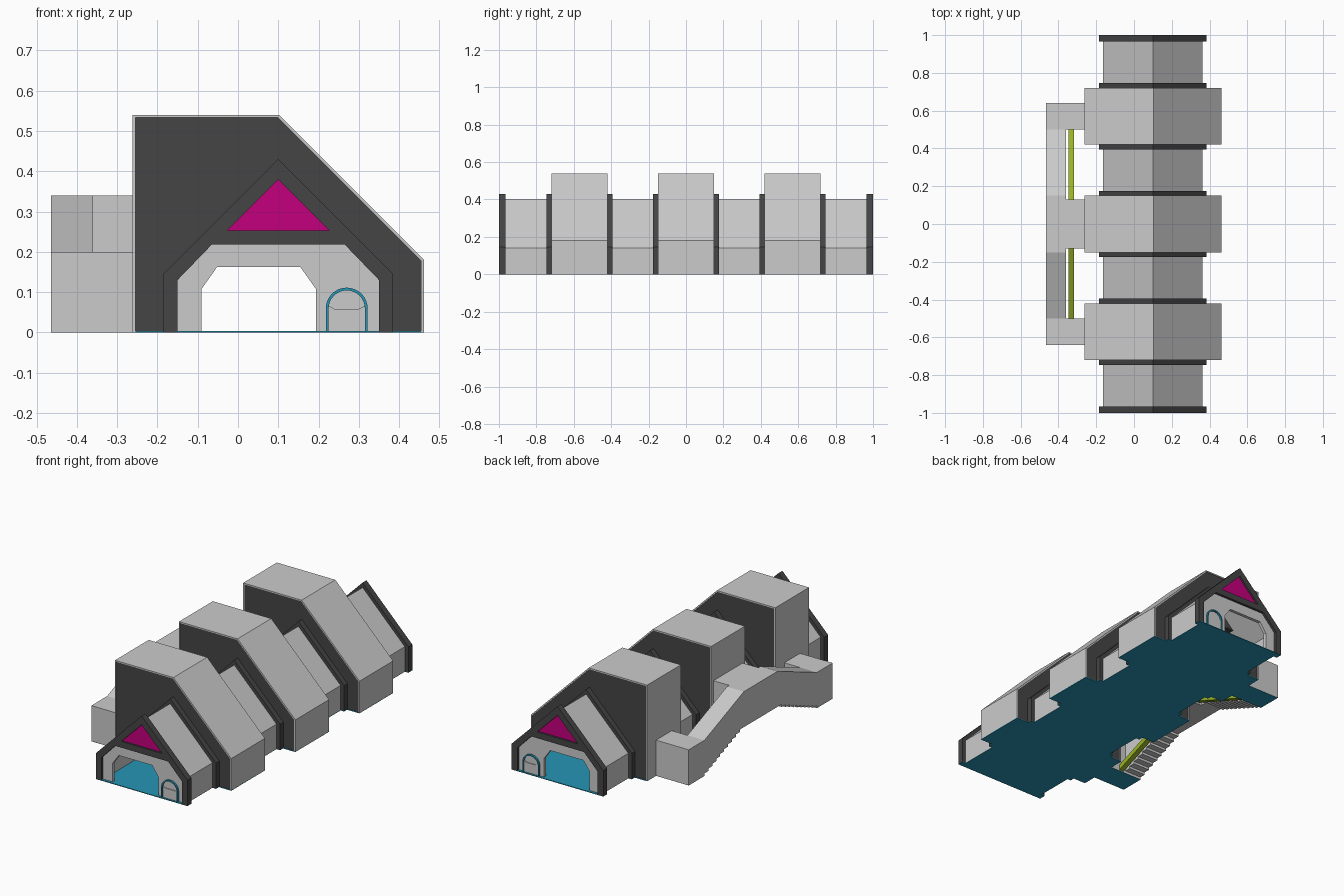
import bpy, math
from mathutils import Matrix

if "Cube" in bpy.data.objects:
    bpy.data.objects.remove(bpy.data.objects["Cube"])


def material(name, rgb):
    m = bpy.data.materials.new(name)
    m.diffuse_color = (*rgb, 1)
    m.use_nodes = True
    m.node_tree.nodes["Principled BSDF"].inputs["Base Color"].default_value = m.diffuse_color
    return m


DARK = material("dark_grey", (0.06, 0.06, 0.06))
TEAL = material("teal", (0.02, 0.30, 0.46))
PINK = material("magenta", (0.55, 0.0, 0.20))
OLIVE = material("olive", (0.32, 0.45, 0.02))


def prism(name, loops, a, b, mat=None, axis='y'):
    """Extrude 2D outlines (later ones are holes) from a to b along x, y or z."""
    cu = bpy.data.curves.new(name, 'CURVE')
    cu.dimensions, cu.fill_mode, cu.extrude = '2D', 'BOTH', abs(b - a) / 2
    for pts in loops:
        sp = cu.splines.new('POLY')
        sp.points.add(len(pts) - 1)
        for p, (u, v) in zip(sp.points, pts):
            p.co = (u, v, 0, 1)
        sp.use_cyclic_u = True
    tmp = bpy.data.objects.new(name + "_outline", cu)
    bpy.context.collection.objects.link(tmp)
    bpy.context.view_layer.update()
    me = bpy.data.meshes.new_from_object(tmp.evaluated_get(bpy.context.evaluated_depsgraph_get()))
    bpy.data.objects.remove(tmp)
    mid = (a + b) / 2
    turn = {'z': Matrix.Translation((0, 0, mid)),
            'y': Matrix.Translation((0, mid, 0)) @ Matrix.Rotation(math.pi / 2, 4, 'X'),
            'x': Matrix(((0, 0, 1, mid), (1, 0, 0, 0), (0, 1, 0, 0), (0, 0, 0, 1)))}
    me.transform(turn[axis])
    for poly in me.polygons:
        poly.use_smooth = False
    me.materials.clear()
    if mat:
        me.materials.append(mat)
    ob = bpy.data.objects.new(name, me)
    bpy.context.collection.objects.link(ob)
    return ob


def rect(u0, u1, v0, v1):
    return [(u0, v0), (u1, v0), (u1, v1), (u0, v1)]


def gable(half, eave, apex, cx=0.1):
    return [(cx - half, 0), (cx - half, eave), (cx, apex), (cx + half, eave), (cx + half, 0)]


def floor(name, x0, x1, y0, y1):
    prism(name, [rect(x0, x1, y0, y1)], -0.001, 0.003, TEAL, 'z')


# Profiles in x, z
hall_out, hall_in = gable(0.263, 0.14, 0.403), gable(0.248, 0.134, 0.382)
rib_out = gable(0.285, 0.145, 0.43)
portal = [(-0.15, 0), (-0.15, 0.13), (-0.065, 0.218), (0.265, 0.218), (0.35, 0.13), (0.35, 0)]
gateway = [(-0.091, 0), (-0.091, 0.107), (-0.052, 0.162), (0.155, 0.162), (0.194, 0.107), (0.194, 0)]
window = [(-0.027, 0.253), (0.1, 0.38), (0.227, 0.253)]
block_out = [(-0.262, 0), (-0.262, 0.54), (0.102, 0.54), (0.462, 0.18), (0.462, 0)]
block_in = [(-0.255, 0), (-0.255, 0.533), (0.099, 0.533), (0.455, 0.177), (0.455, 0)]


def arch(r):
    return [(0.27 - r, 0)] + [(0.27 - r * math.cos(math.pi * i / 16),
                               0.059 + r * math.sin(math.pi * i / 16)) for i in range(17)] + [(0.27 + r, 0)]


# Hall sections between the tall blocks
for i, (y0, y1) in enumerate([(-0.97, -0.72), (-0.42, -0.15), (0.15, 0.42), (0.72, 0.97)]):
    prism(f"hall_shell_{i}", [hall_out + hall_in[::-1]], y0, y1)
    floor(f"hall_floor_{i}", -0.163, 0.363, y0, y1)

# Tall blocks with dark end walls and ribs at both sides
for i, yc in enumerate((-0.57, 0, 0.57)):
    prism(f"block_shell_{i}", [block_out + block_in[::-1]], yc - 0.15, yc + 0.15)
    floor(f"block_floor_{i}", -0.262, 0.462, yc - 0.15, yc + 0.15)
    for s in (-1, 1):
        y_in, y_out = yc + s * 0.13, yc + s * 0.146
        prism(f"block_end_wall_{i}_{s}", [block_in + portal[::-1]], min(y_in, y_out), max(y_in, y_out), DARK)
        y_in, y_out = yc + s * 0.146, yc + s * 0.176
        prism(f"rib_{i}_{s}", [rib_out + portal[::-1]], min(y_in, y_out), max(y_in, y_out), DARK)
        floor(f"rib_floor_{i}_{s}", -0.185, 0.385, min(y_in, y_out), max(y_in, y_out))

# Gabled end facades, same at front and back
for side, s in (("front", -1), ("back", 1)):
    def facade(name, loops, d0, d1, mat=None):
        ya, yb = sorted((s * (1 - d0), s * (1 - d1)))
        prism(f"{side}_{name}", loops, ya, yb, mat)
    facade("gable_frame", [rib_out + portal[::-1], window], 0, 0.035, DARK)
    facade("gable_window", [window], 0.01, 0.025, PINK)
    facade("end_wall", [portal + gateway[::-1]], 0.014, 0.032)
    facade("door_arch", [arch(0.052) + arch(0.045)[::-1]], 0.004, 0.02, TEAL)
    facade("door_panel", [[(0.225, 0), (0.225, 0.066), (0.24, 0.058), (0.3, 0.058),
                           (0.315, 0.066), (0.315, 0)]], 0.01, 0.02)
    ya, yb = sorted((s, s * 0.965))
    floor(f"{side}_frame_floor", -0.185, 0.385, ya, yb)

# Covered side stairway: two ground landings and a raised bridge
STEPS = 10
for side, s in (("front", -1), ("back", 1)):
    ya, yb = sorted((s * 0.50, s * 0.64))
    prism(f"{side}_landing", [rect(-0.465, -0.26, ya, yb)], 0, 0.2, None, 'z')
    floor(f"{side}_landing_floor", -0.465, -0.26, ya, yb)
    dy, dz = 0.35 / STEPS, 0.14 / STEPS
    teeth = []
    for k in range(STEPS):
        teeth += [(s * (0.5 - k * dy), k * dz), (s * (0.5 - k * dy), (k + 1) * dz)]
    flight = teeth + [(s * 0.15, 0.14), (s * 0.15, 0.34), (s * 0.5, 0.2)]
    prism(f"{side}_stair_flight", [flight], -0.465, -0.36, None, 'x')
    beam = [(s * 0.5, 0.005), (s * 0.13, 0.15), (s * 0.13, 0.18), (s * 0.5, 0.035)]
    prism(f"{side}_stair_beam", [beam], -0.346, -0.317, OLIVE, 'x')
prism("bridge", [rect(-0.465, -0.36, -0.15, 0.15)], 0.14, 0.34, None, 'z')
prism("bridge_link", [rect(-0.36, -0.26, -0.13, 0.13)], 0.14, 0.34, None, 'z')
